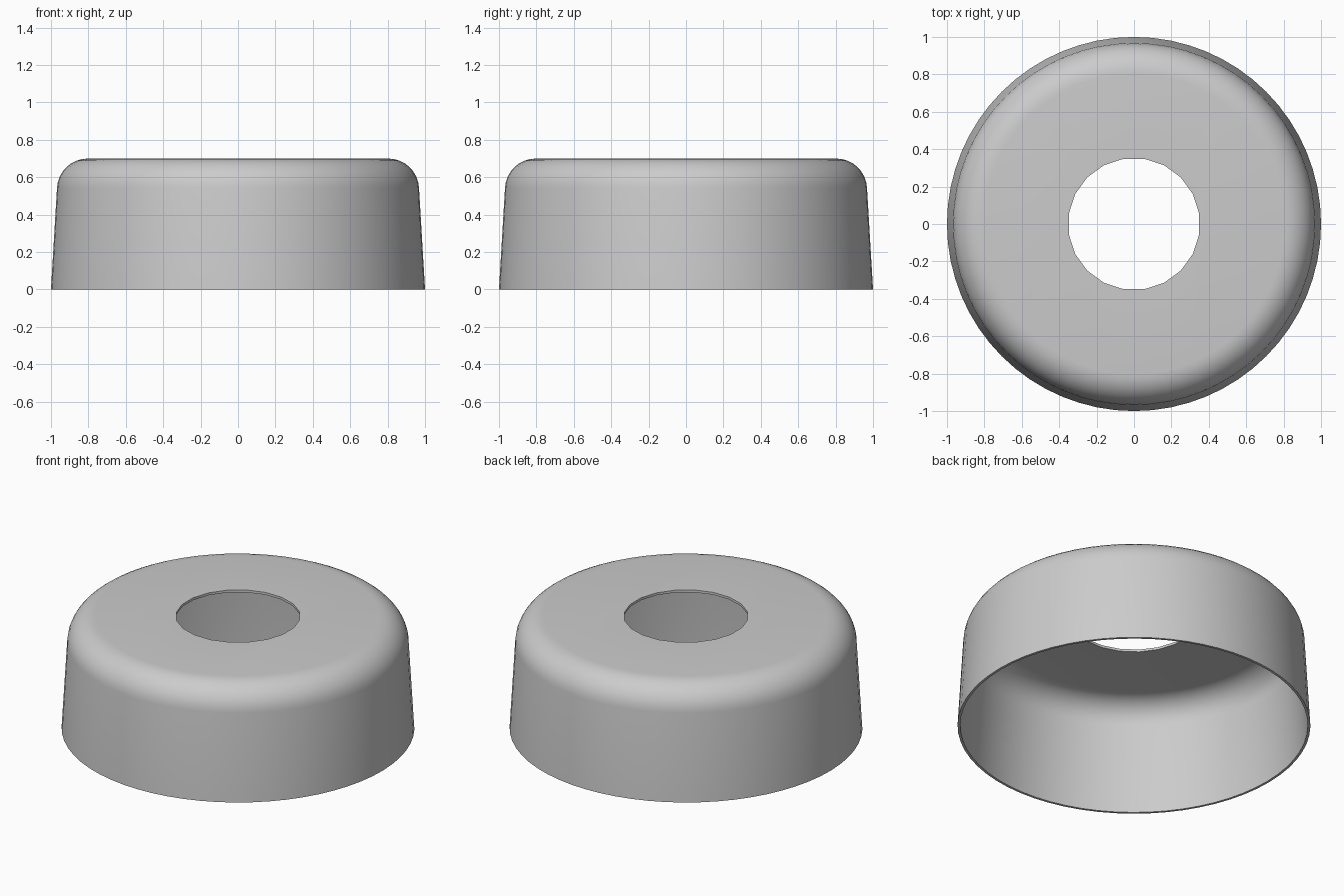
import bpy, bmesh
from math import sin, cos, pi, radians

if "Cube" in bpy.data.objects:
    bpy.data.objects.remove(bpy.data.objects["Cube"])

SEG = 64      # sides of the cup
WALL = 0.015  # sheet thickness


def ring(bm, r, z, n, offset=0.0):
    return [bm.verts.new((r * cos(2 * pi * i / n + offset), r * sin(2 * pi * i / n + offset), z))
            for i in range(n)]


def loft(bm, rings):
    for a, b in zip(rings, rings[1:]):
        for i in range(len(a)):
            j = (i + 1) % len(a)
            bm.faces.new((a[i], a[j], b[j], b[i]))


def finish(bm, name):
    bmesh.ops.recalc_face_normals(bm, faces=bm.faces)
    mesh = bpy.data.meshes.new(name)
    bm.to_mesh(mesh)
    bm.free()
    ob = bpy.data.objects.new(name, mesh)
    bpy.context.collection.objects.link(ob)
    return ob


def fillet(radius):
    # rounded shoulder from the tapered wall to the flat top
    return [(0.803 + radius * cos(radians(a)), 0.535 + radius * sin(radians(a)))
            for a in [3.4 + (90 - 3.4) * k / 8 for k in range(9)]]


# Thin cup shell, open below: outer skin, rim and inner skin
bm = bmesh.new()
profile = fillet(0.165)[::-1] + [(1.0, 0.0), (1.0 - WALL, 0.0)] + fillet(0.165 - WALL)
rings = [ring(bm, r, z, SEG) for r, z in profile]
loft(bm, rings)
bm.faces.new(rings[0])
bm.faces.new(rings[-1])
cup = finish(bm, "cup_shell")

# Twenty-sided centre hole
bm = bmesh.new()
ends = [ring(bm, 0.353, z, 20, pi / 20) for z in (0.6, 0.8)]
loft(bm, ends)
bm.faces.new(ends[0])
bm.faces.new(ends[1])
cutter = finish(bm, "hole_cutter")
cutter.hide_render = True

mod = cup.modifiers.new("centre_hole", 'BOOLEAN')
mod.operation = 'DIFFERENCE'
mod.solver = 'EXACT'
mod.object = cutter
bpy.context.view_layer.objects.active = cup
cup.select_set(True)
bpy.ops.object.modifier_apply(modifier=mod.name)
bpy.data.objects.remove(cutter)

bpy.ops.object.shade_smooth_by_angle(angle=radians(30))
